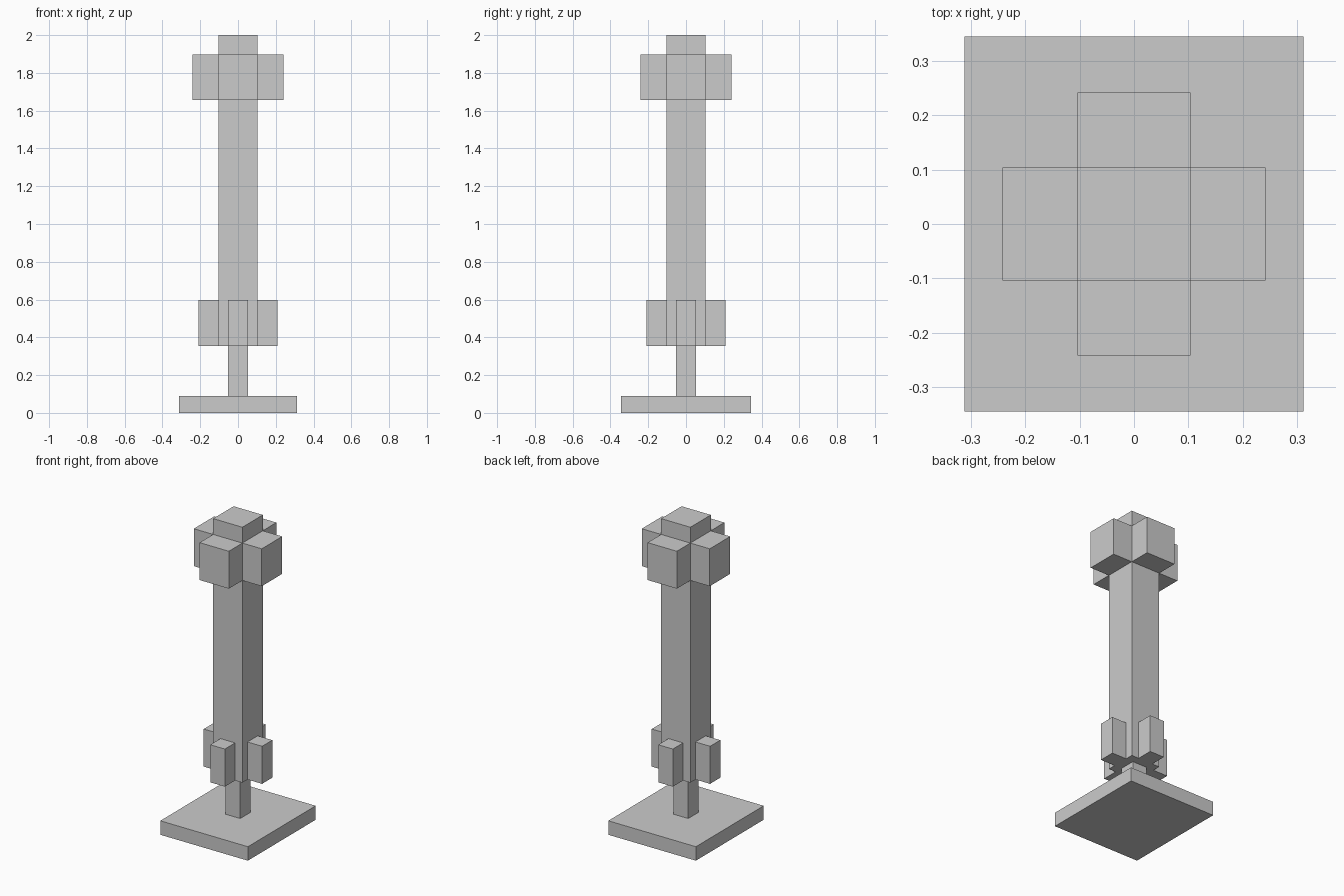
import bpy
import bmesh
from mathutils import Matrix, Vector

if "Cube" in bpy.data.objects:
    bpy.data.objects.remove(bpy.data.objects["Cube"])


def box(name, lo, hi, turns=(0,)):
    """Axis-aligned box between two corners, repeated at quarter turns about z."""
    lo, hi = Vector(lo), Vector(hi)
    bm = bmesh.new()
    for turn in turns:
        matrix = (Matrix.Rotation(turn * 1.5707963, 4, 'Z')
                  @ Matrix.Translation((lo + hi) / 2)
                  @ Matrix.Diagonal((*(hi - lo), 1)))
        bmesh.ops.create_cube(bm, size=1, matrix=matrix)
    mesh = bpy.data.meshes.new(name)
    bm.to_mesh(mesh)
    bm.free()
    obj = bpy.data.objects.new(name, mesh)
    bpy.context.collection.objects.link(obj)
    return obj


S = 0.104      # half width of the shaft
N = 0.052      # half width of the neck and lower fins

# Foot plate and thin neck
box("base_plate", (-0.312, -0.345, 0), (0.312, 0.345, 0.09))
box("neck", (-N, -N, 0.09), (N, N, 0.355))

# Tall square shaft
box("shaft", (-S, -S, 0.355), (S, S, 2.0))

# Four narrow fins at the bottom, four wide blocks near the top
box("lower_fins", (S, -N, 0.355), (0.208, N, 0.597), range(4))
box("upper_blocks", (S, -S, 1.657), (0.242, S, 1.898), range(4))
